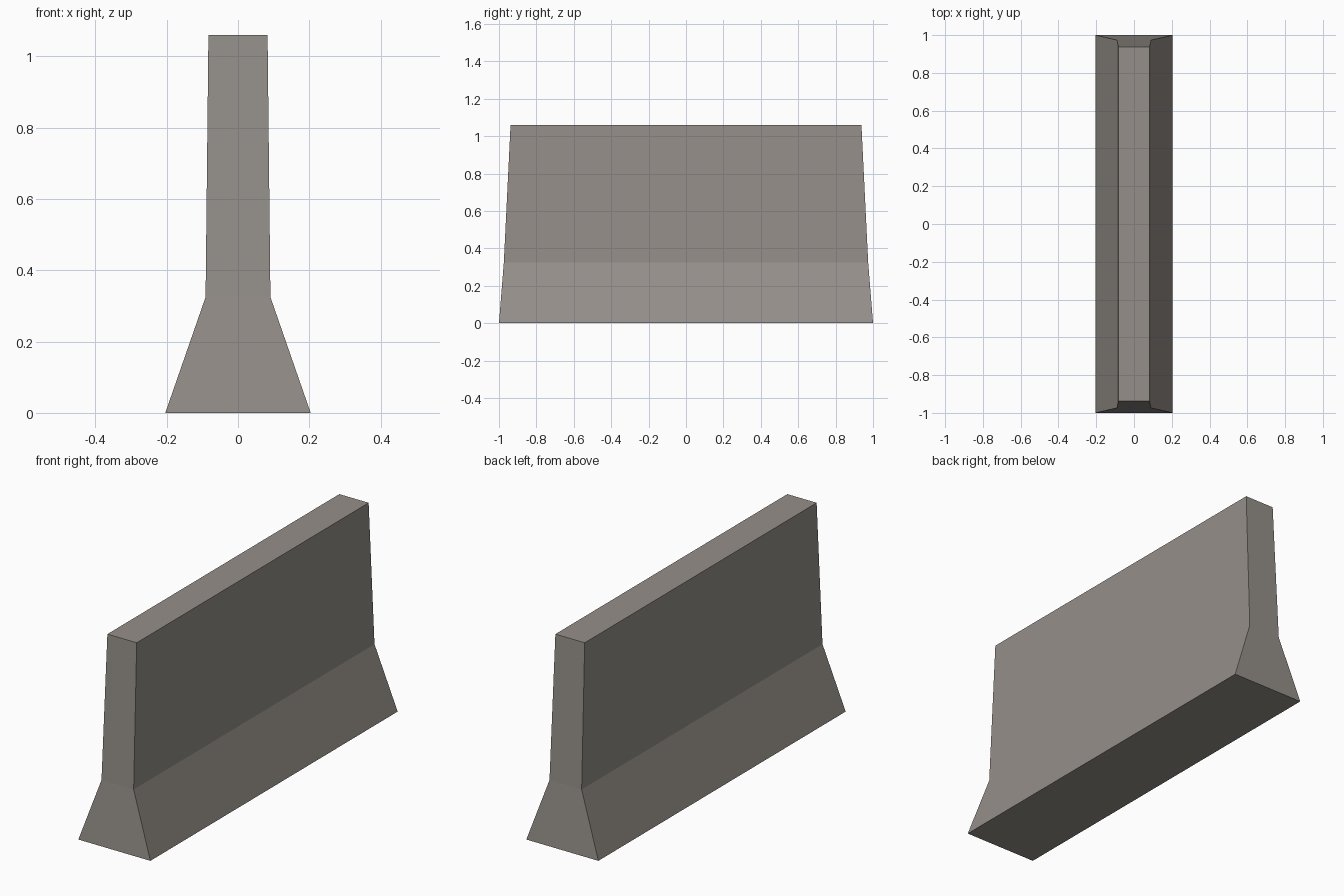
import bpy, bmesh

if "Cube" in bpy.data.objects:
    bpy.data.objects.remove(bpy.data.objects["Cube"])

# Concrete colour
concrete = bpy.data.materials.new("concrete_grey")
concrete.diffuse_color = (0.30, 0.275, 0.25, 1)
concrete.use_nodes = True
concrete.node_tree.nodes["Principled BSDF"].inputs["Base Color"].default_value = concrete.diffuse_color

# Barrier: stacked rectangular sections (z, half width, half length)
sections = [(0, 0.204, 1.0), (0.325, 0.091, 0.974), (1.06, 0.083, 0.938)]
bm = bmesh.new()
rings = [[bm.verts.new((sx * w, sy * l, z))
          for sx, sy in ((-1, -1), (1, -1), (1, 1), (-1, 1))]
         for z, w, l in sections]
for low, high in zip(rings, rings[1:]):
    for i in range(4):
        j = (i + 1) % 4
        bm.faces.new((low[i], low[j], high[j], high[i]))
bm.faces.new(rings[0][::-1])
bm.faces.new(rings[-1])
bmesh.ops.recalc_face_normals(bm, faces=bm.faces)

mesh = bpy.data.meshes.new("road_barrier")
bm.to_mesh(mesh)
bm.free()
mesh.materials.append(concrete)
barrier = bpy.data.objects.new("road_barrier", mesh)
bpy.context.collection.objects.link(barrier)
